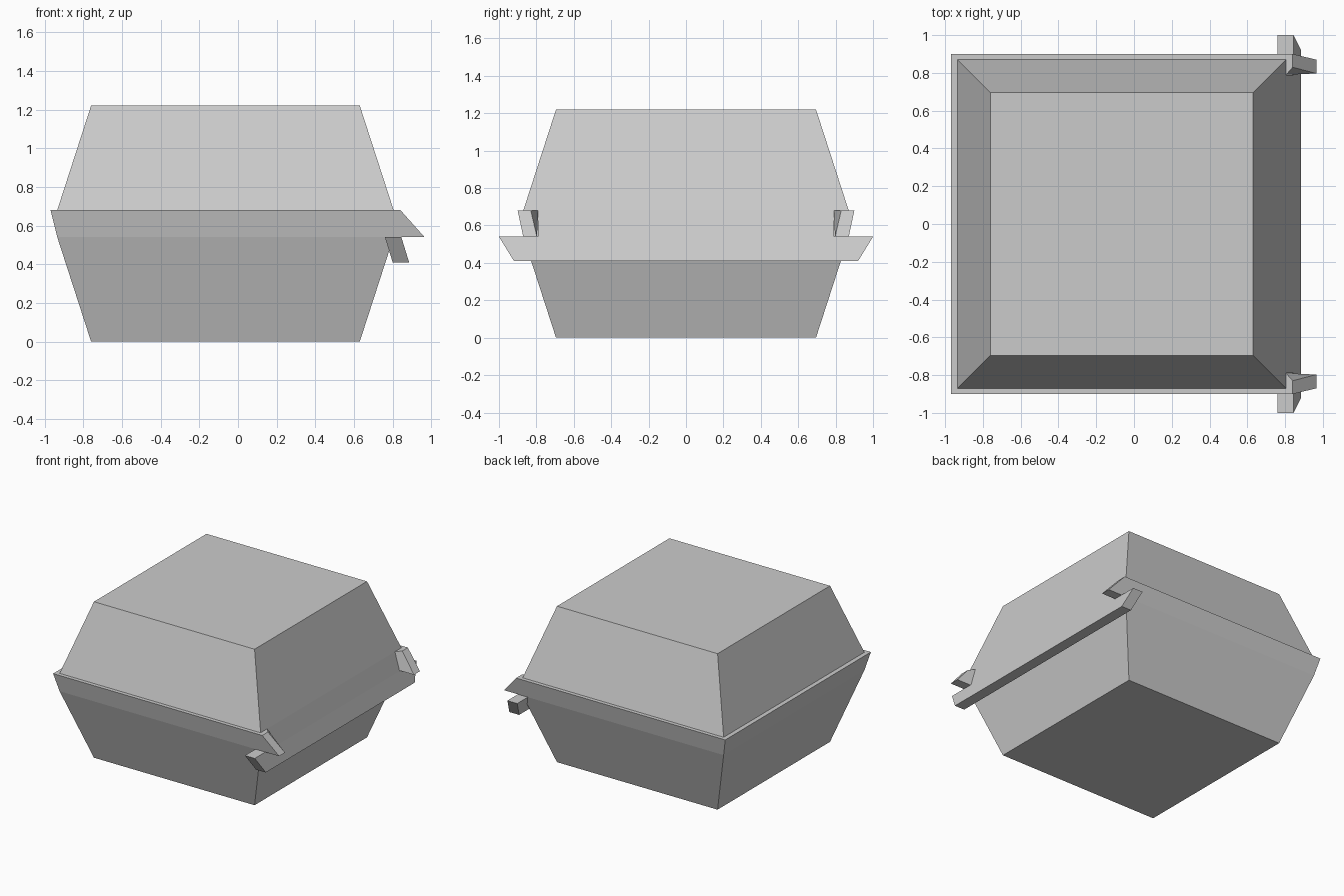
import bpy, bmesh

if "Cube" in bpy.data.objects:
    bpy.data.objects.remove(bpy.data.objects["Cube"], do_unlink=True)

# Plain grey card
card = bpy.data.materials.new("grey card")
card.use_nodes = True
grey = (0.6, 0.6, 0.6, 1)
card.diffuse_color = grey
card.node_tree.nodes["Principled BSDF"].inputs["Base Color"].default_value = grey


def rect(z, x0, x1, y):
    """Rectangular ring at height z, symmetric in y."""
    return [(x0, -y, z), (x1, -y, z), (x1, y, z), (x0, y, z)]


def loft(name, rings):
    """Closed solid with flat faces through the four-sided rings."""
    bm = bmesh.new()
    loops = [[bm.verts.new(p) for p in ring] for ring in rings]
    for low, high in zip(loops, loops[1:]):
        for i in range(4):
            j = (i + 1) % 4
            bm.faces.new((low[i], low[j], high[j], high[i]))
    bm.faces.new(loops[0][::-1])
    bm.faces.new(loops[-1])
    bmesh.ops.recalc_face_normals(bm, faces=bm.faces)
    mesh = bpy.data.meshes.new(name)
    bm.to_mesh(mesh)
    bm.free()
    mesh.materials.append(card)
    obj = bpy.data.objects.new(name, mesh)
    bpy.context.collection.objects.link(obj)
    return obj


rim, slot, hem = 0.68, 0.54, 0.41

# Tray: tapered walls that turn steeper at the rim
loft("tray", [rect(0, -0.76, 0.63, 0.695),
              rect(slot, -0.935, 0.805, 0.87),
              rect(rim, -0.97, 0.805, 0.90)])

# Lid: tapered cover sitting just inside the rim
loft("lid", [rect(rim, -0.935, 0.805, 0.87),
             rect(1.22, -0.76, 0.63, 0.695)])

# Closing flap: the lid wall carried down between the hooks
loft("lid_flap", [rect(slot, 0.76, 0.845, 0.79),
                  rect(rim, 0.72, 0.805, 0.79)])

# Latch bar: lower edge of the flap with ears past the corners
loft("latch_bar", [rect(hem, 0.80, 0.885, 0.92),
                   rect(slot, 0.76, 0.845, 1.0)])

# Hooks: tray corners that hold the latch bar down
for side, s in (("right", -1), ("left", 1)):
    loft(f"{side}_hook", [
        [(x, s * y, slot) for x, y in
         ((0.79, 0.87), (0.965, 0.87), (0.965, 0.797), (0.79, 0.797))],
        [(x, s * y, rim) for x, y in
         ((0.805, 0.90), (0.84, 0.90), (0.84, 0.83), (0.805, 0.79))]])
